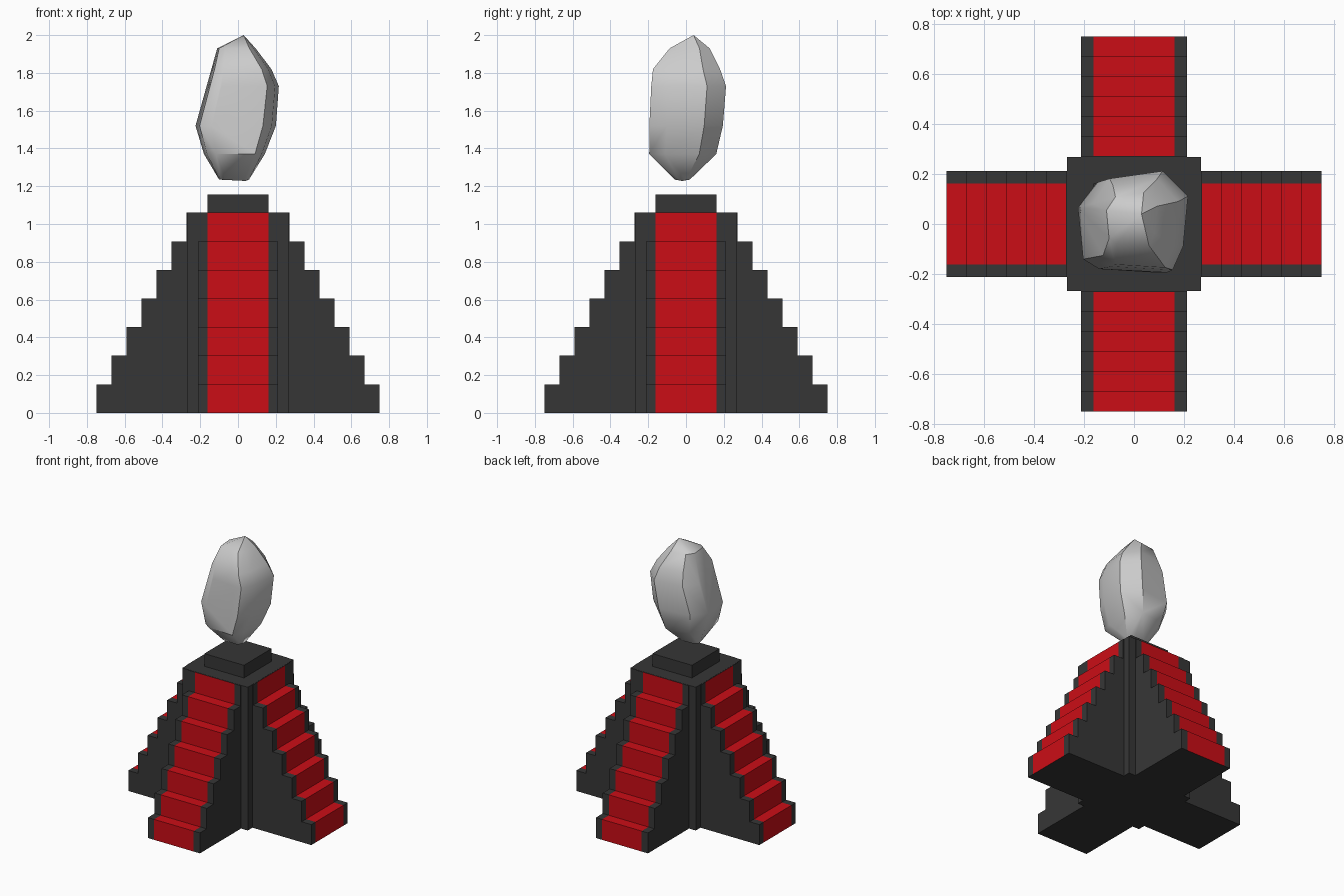
import bpy, bmesh
from math import radians, pi
from mathutils import Matrix

if "Cube" in bpy.data.objects:
    bpy.data.objects.remove(bpy.data.objects["Cube"])


def material(name, rgb):
    m = bpy.data.materials.new(name)
    m.diffuse_color = (*rgb, 1)
    m.use_nodes = True
    m.node_tree.nodes["Principled BSDF"].inputs["Base Color"].default_value = m.diffuse_color
    return m


STONE = material("dark_stone", (0.037, 0.037, 0.037))
RED = material("red_carpet", (0.6, 0.004, 0.008))


def finish(name, bm, mats=()):
    bmesh.ops.recalc_face_normals(bm, faces=bm.faces)
    me = bpy.data.meshes.new(name)
    bm.to_mesh(me)
    bm.free()
    for m in mats:
        me.materials.append(m)
    ob = bpy.data.objects.new(name, me)
    bpy.context.collection.objects.link(ob)
    return ob


def block(name, half, z0, z1):
    bm = bmesh.new()
    bmesh.ops.create_cube(bm, size=1)
    bmesh.ops.scale(bm, vec=(2 * half, 2 * half, z1 - z0), verts=bm.verts)
    bmesh.ops.translate(bm, vec=(0, 0, (z0 + z1) / 2), verts=bm.verts)
    return finish(name, bm, [STONE])


# Stepped staircase: profile swept across three strips, the middle one carpeted
STEPS, RISE, RUN, TOP = 7, 1.06 / 7, 0.0795, 0.273


def staircase(name, angle):
    prof = [(0.2, 0)]
    for i in range(STEPS):
        x = TOP + RUN * (STEPS - 1 - i)
        prof += [(x, i * RISE), (x, (i + 1) * RISE)]
    prof.append((0.2, STEPS * RISE))
    bm = bmesh.new()
    rows = [[bm.verts.new((x, y, z)) for x, z in prof]
            for y in (-0.213, -0.162, 0.162, 0.213)]
    n = len(prof)
    for s in range(3):
        for i in range(n):
            j = (i + 1) % n
            f = bm.faces.new((rows[s][i], rows[s][j], rows[s + 1][j], rows[s + 1][i]))
            f.material_index = int(s == 1 and 1 <= i < n - 2)
    bm.faces.new(rows[0])
    bm.faces.new(rows[3])
    bmesh.ops.rotate(bm, verts=bm.verts, matrix=Matrix.Rotation(angle, 3, 'Z'))
    return finish(name, bm, [STONE, RED])


for k, side in enumerate(("right", "back", "left", "front")):
    staircase(side + "_staircase", k * pi / 2)

# Central pillar and the small plinth on top
block("central_pillar", 0.268, 0, 1.061)
block("top_plinth", 0.162, 1.06, 1.155)

# Floating rock: irregular outline fitted to the extents at each height, then hulled
outline = [(-1, 0.35), (-0.65, 0.85), (0.45, 1), (0.98, 0.5), (0.88, -0.5),
           (0.66, -0.97), (-0.6, -0.9), (-0.9, -0.7)]
levels = [  # z, x min, x max, y min, y max
    (1.235, -0.10, 0.06, -0.06, 0.02),
    (1.37, -0.18, 0.145, -0.2, 0.16),
    (1.52, -0.225, 0.205, -0.2, 0.195),
    (1.73, -0.165, 0.22, -0.19, 0.212),
    (1.82, -0.14, 0.18, -0.18, 0.18),
    (1.93, -0.11, 0.095, -0.09, 0.125)]
bm = bmesh.new()
for z, x0, x1, y0, y1 in levels:
    for u, v in outline:
        bm.verts.new(((x0 + x1 + u * (x1 - x0)) / 2, (y0 + y1 + v * (y1 - y0)) / 2, z))
bm.verts.new((0.03, 0.04, 2.0))
bm.verts.new((0.04, -0.02, 1.228))
res = bmesh.ops.convex_hull(bm, input=bm.verts)
loose = [v for v in bm.verts if not v.link_faces]
bmesh.ops.delete(bm, geom=loose, context='VERTS')
rock = finish("floating_rock", bm)
bpy.context.view_layer.objects.active = rock
rock.select_set(True)
bpy.ops.object.shade_smooth_by_angle(angle=radians(35))
